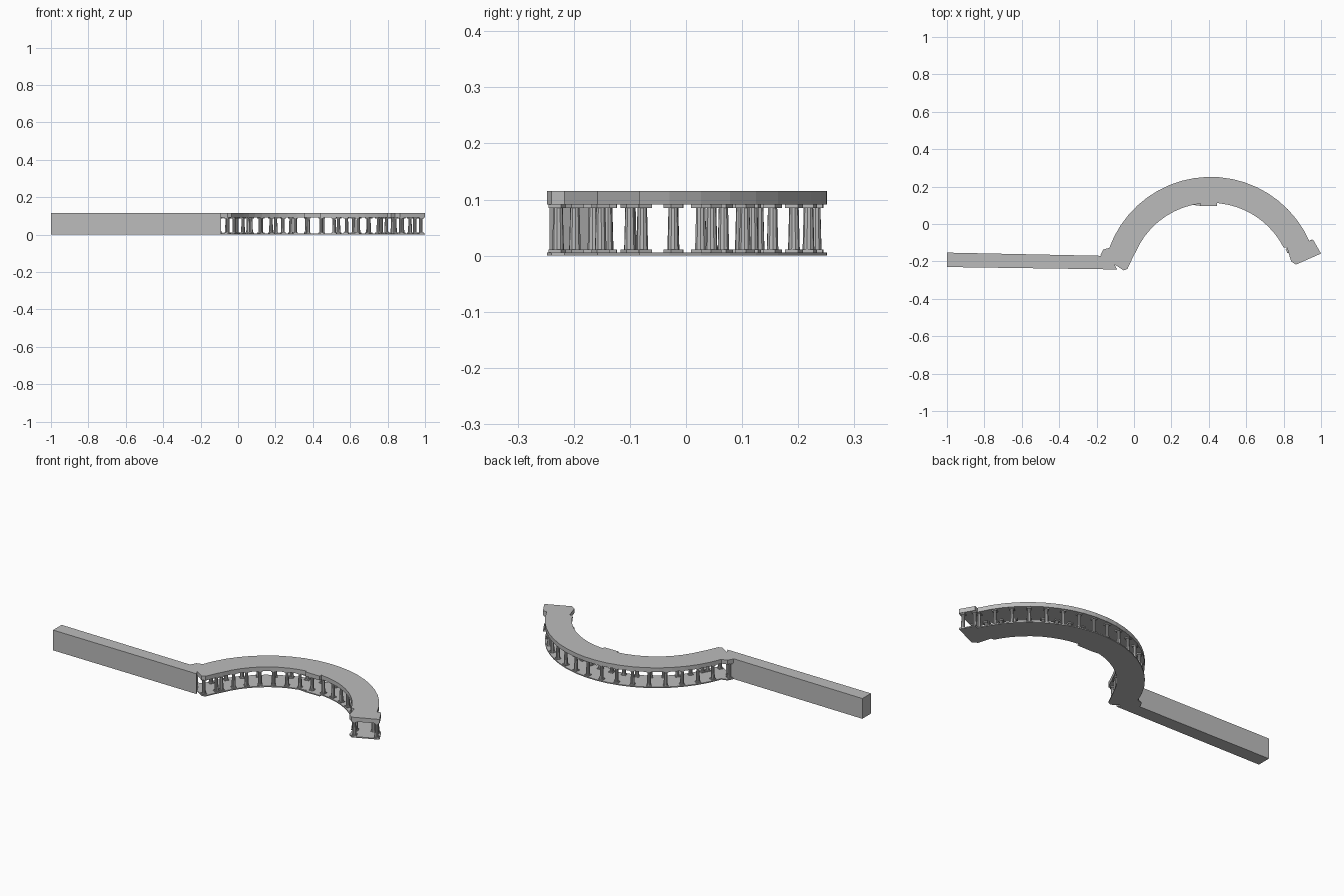
import bpy, bmesh, math
from mathutils import Matrix

if "Cube" in bpy.data.objects:
    bpy.data.objects.remove(bpy.data.objects["Cube"])

CX, CY = 0.41, -0.325          # centre of the curved walk
R_OUT, R_IN = 0.577, 0.438
BASE_TOP, BEAM_Z, TOP = 0.006, 0.091, 0.115

stone = bpy.data.materials.new("grey stone")
stone.diffuse_color = (0.5, 0.5, 0.5, 1)
stone.use_nodes = True
stone.node_tree.nodes["Principled BSDF"].inputs["Base Color"].default_value = stone.diffuse_color


def polar(r, deg):
    a = math.radians(deg)
    return (CX + r * math.cos(a), CY + r * math.sin(a))


def finish(name, bm):
    bmesh.ops.recalc_face_normals(bm, faces=bm.faces)
    me = bpy.data.meshes.new(name)
    bm.to_mesh(me)
    bm.free()
    me.materials.append(stone)
    ob = bpy.data.objects.new(name, me)
    bpy.context.collection.objects.link(ob)
    return ob


def prism(name, outline, z0, z1):
    bm = bmesh.new()
    low = bm.faces.new([bm.verts.new((x, y, z0)) for x, y in outline])
    ext = bmesh.ops.extrude_face_region(bm, geom=[low], use_keep_orig=True)
    verts = [g for g in ext["geom"] if isinstance(g, bmesh.types.BMVert)]
    bmesh.ops.translate(bm, verts=verts, vec=(0, 0, z1 - z0))
    bmesh.ops.triangulate(bm, faces=[f for f in bm.faces if len(f.verts) > 4])
    return finish(name, bm)


# Shared plan: curved strip, a pavilion at each end, small step at the centre
N = 20
outer = [polar(R_OUT, 24 + 136 * i / N) for i in range(N + 1)]
left_end = [(-0.165, -0.137), (-0.18, -0.168), (-0.055, -0.248), (-0.035, -0.24), (0, -0.165)]
inner_left = [polar(R_IN, 157 - 61 * i / 9) for i in range(10)]
step = [(0.445, 0.113), (0.445, 0.097), (0.355, 0.097), (0.355, 0.113)][::-1]
inner_right = [polar(R_IN, 84 - 57 * i / 9) for i in range(10)]
right_end = [(0.818, -0.126), (0.84, -0.20), (0.866, -0.217), (1.0, -0.158), (0.957, -0.083)]
plan = outer + left_end + inner_left + step + inner_right + right_end

prism("floor_slab", plan, 0, BASE_TOP)
prism("entablature", plan, BEAM_Z, TOP)

# Straight solid wing
prism("straight_wing", [(-1, -0.153), (-1, -0.23), (-0.09, -0.243), (-0.13, -0.171)], 0, TOP)


# Columns: plinth, tapered shaft, capital
def columns(name, places):
    bm = bmesh.new()
    for x, y, deg in places:
        rot = Matrix.Translation((x, y, 0)) @ Matrix.Rotation(math.radians(deg), 4, 'Z')
        for z0, z1, w in ((BASE_TOP, 0.011, 0.025), (0.085, BEAM_Z, 0.025)):
            m = rot @ Matrix.Translation((0, 0, (z0 + z1) / 2)) @ Matrix.Diagonal((w, w, z1 - z0, 1))
            bmesh.ops.create_cube(bm, size=1, matrix=m)
        bmesh.ops.create_cone(bm, cap_ends=False, segments=10, radius1=0.0105, radius2=0.0085,
                              depth=0.074, matrix=rot @ Matrix.Translation((0, 0, 0.048)))
    return finish(name, bm)


bays = [90 + 8.8 * (i - 7.5) for i in range(16)]
columns("outer_columns", [(*polar(0.558, a), a) for a in bays])
columns("inner_columns", [(*polar(0.456, a), a) for a in bays])
columns("right_pavilion_columns", [(0.977, -0.152, 24), (0.87, -0.198, 24), (0.839, -0.14, 24), (0.945, -0.1, 24)])
columns("left_pavilion_columns", [(-0.157, -0.163, -29), (-0.055, -0.228, -29), (-0.02, -0.165, -29)])
